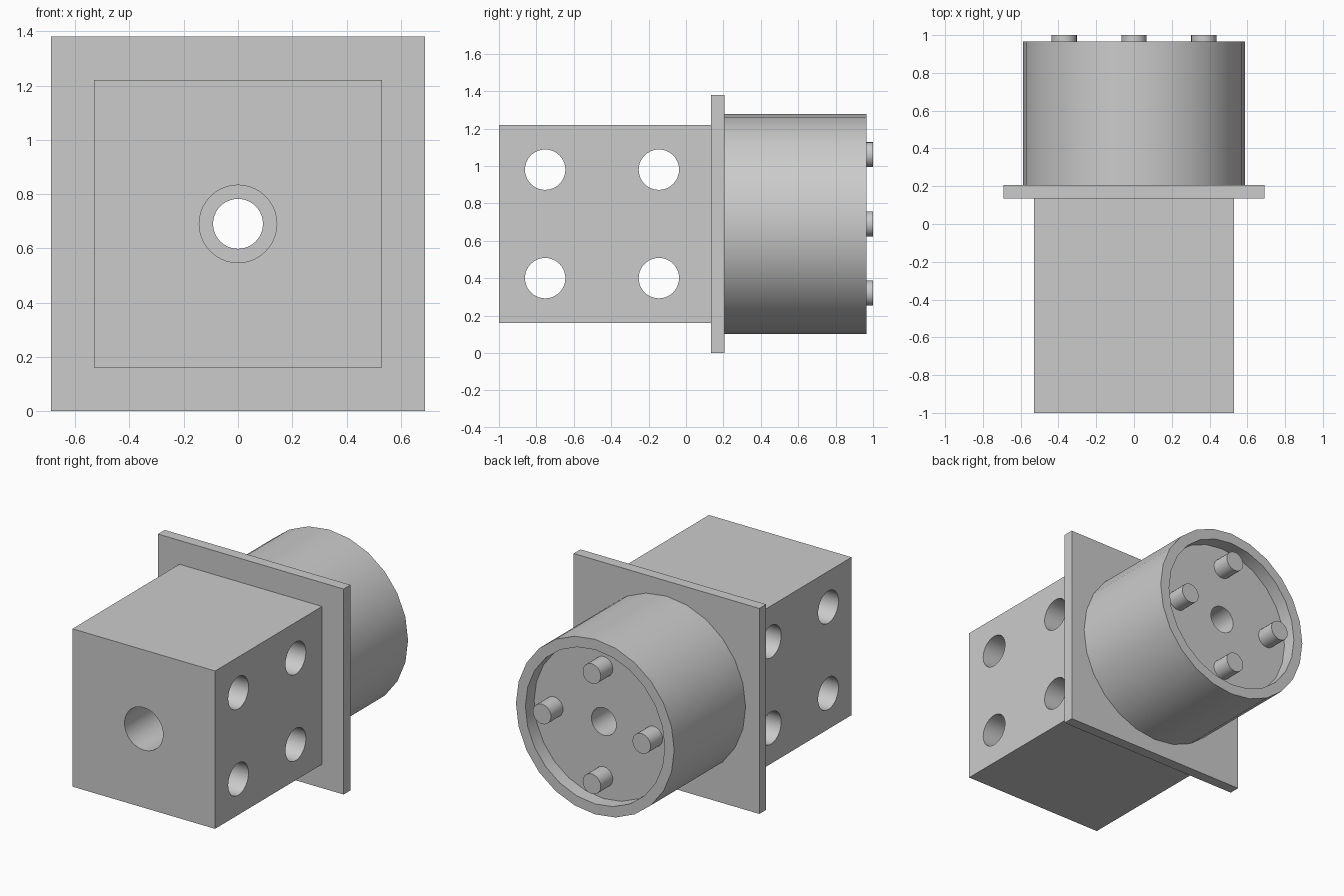
import bpy, bmesh, math
from mathutils import Matrix, Vector

if "Cube" in bpy.data.objects:
    bpy.data.objects.remove(bpy.data.objects["Cube"])

CZ = 0.69  # height of the main axis
grey = bpy.data.materials.new("light grey")
grey.diffuse_color = (0.6, 0.6, 0.6, 1)
grey.use_nodes = True
grey.node_tree.nodes["Principled BSDF"].inputs["Base Color"].default_value = grey.diffuse_color


def make(name, bm):
    bmesh.ops.recalc_face_normals(bm, faces=bm.faces)
    mesh = bpy.data.meshes.new(name)
    bm.to_mesh(mesh)
    bm.free()
    ob = bpy.data.objects.new(name, mesh)
    bpy.context.collection.objects.link(ob)
    mesh.materials.append(grey)
    return ob


def box(name, half, y0, y1):
    bm = bmesh.new()
    m = Matrix.Translation((0, (y0 + y1) / 2, CZ)) @ Matrix.Diagonal((2 * half, y1 - y0, 2 * half, 1))
    bmesh.ops.create_cube(bm, size=1, matrix=m)
    return make(name, bm)


def add_cyl(bm, centre, r, length, axis, segs=40):
    rot = Matrix.Rotation(math.pi / 2, 4, 'X' if axis == 'Y' else 'Y')
    bmesh.ops.create_cone(bm, cap_ends=True, segments=segs, radius1=r, radius2=r,
                          depth=length, matrix=Matrix.Translation(centre) @ rot)


def cut(ob, bm):
    cutter = make("cutter", bm)
    cutter.hide_render = True
    mod = ob.modifiers.new("holes", 'BOOLEAN')
    mod.operation, mod.solver, mod.object = 'DIFFERENCE', 'EXACT', cutter
    bpy.context.view_layer.objects.active = ob
    bpy.ops.object.modifier_apply(modifier=mod.name)
    bpy.data.objects.remove(cutter)


def smooth(ob):
    bpy.ops.object.select_all(action='DESELECT')
    ob.select_set(True)
    bpy.context.view_layer.objects.active = ob
    bpy.ops.object.shade_smooth_by_angle(angle=math.radians(30))


# Square body with a front bore and four cross holes
body = box("square_body", 0.53, -1, 0.135)
holes = bmesh.new()
add_cyl(holes, (0, -0.4, CZ), 0.143, 1.6, 'Y')
for y in (-0.753, -0.145):
    for dz in (-0.29, 0.29):
        add_cyl(holes, (0, y, CZ + dz), 0.108, 1.4, 'X')
cut(body, holes)

# Thin square flange
flange = box("flange", 0.69, 0.135, 0.207)
holes = bmesh.new()
add_cyl(holes, (0, 0.17, CZ), 0.092, 0.4, 'Y')
cut(flange, holes)

# Round housing with a recessed end and a central bore
bm = bmesh.new()
add_cyl(bm, (0, 0.586, CZ), 0.588, 0.758, 'Y', 24)
housing = make("round_housing", bm)
for r, y0, y1, segs in ((0.518, 0.872, 1.2, 24), (0.092, 0, 1.2, 40)):
    holes = bmesh.new()
    add_cyl(holes, (0, (y0 + y1) / 2, CZ), r, y1 - y0, 'Y', segs)
    cut(housing, holes)

# Four contact pins standing in the recess
pins = []
for i in range(4):
    a = i * math.pi / 2
    bm = bmesh.new()
    add_cyl(bm, (0.37 * math.cos(a), 0.936, CZ + 0.37 * math.sin(a)), 0.067, 0.128, 'Y', 24)
    pins.append(make(f"pin_{i + 1}", bm))

for ob in [body, flange, housing] + pins:
    smooth(ob)
